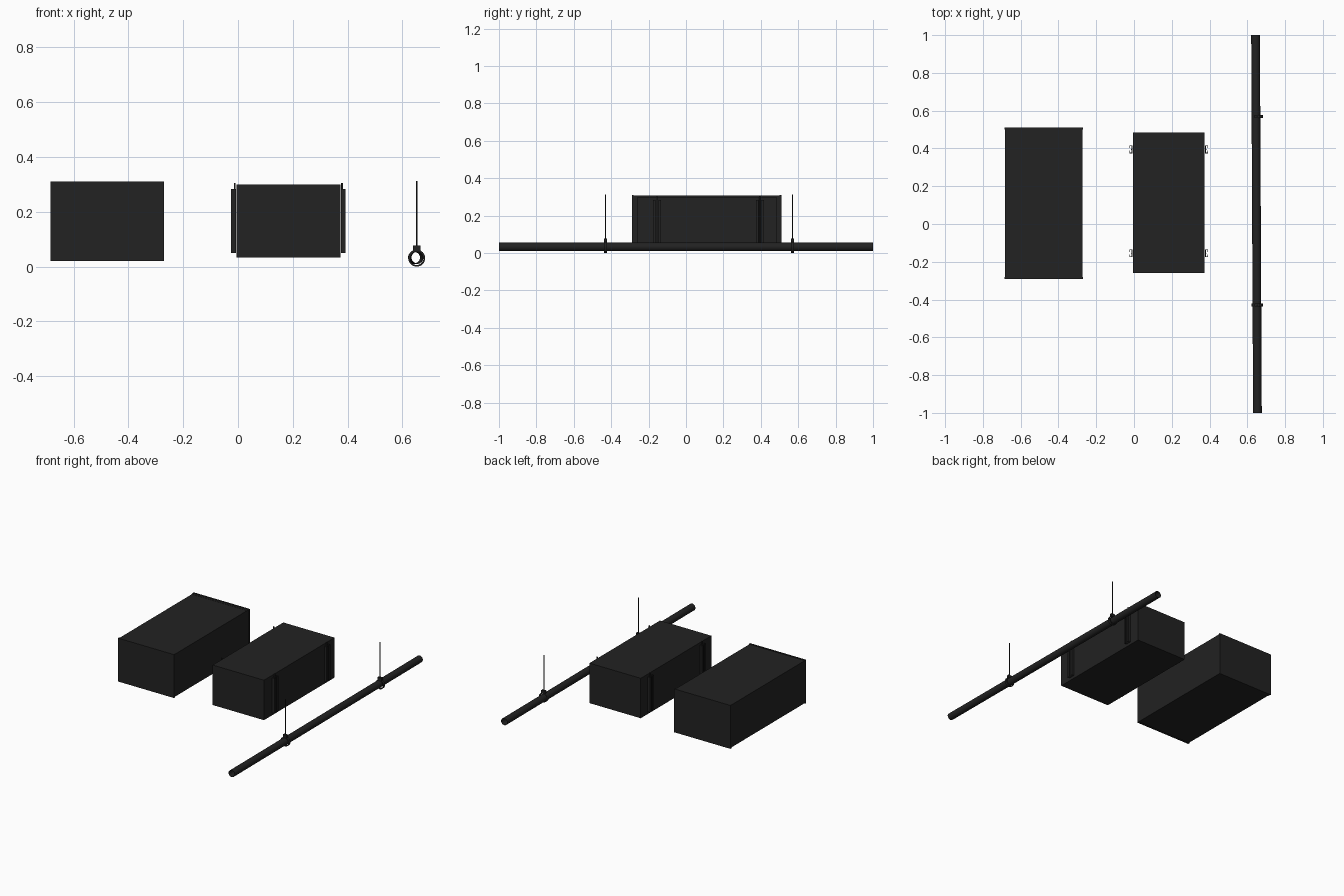
import bpy, bmesh, math
from mathutils import Vector

if "Cube" in bpy.data.objects:
    bpy.data.objects.remove(bpy.data.objects["Cube"])

dark = bpy.data.materials.new("dark_metal")
dark.diffuse_color = (0.016, 0.016, 0.016, 1)
dark.use_nodes = True
dark.node_tree.nodes["Principled BSDF"].inputs["Base Color"].default_value = dark.diffuse_color


def finish(name, bm, smooth=False):
    bmesh.ops.recalc_face_normals(bm, faces=bm.faces)
    me = bpy.data.meshes.new(name)
    bm.to_mesh(me)
    bm.free()
    ob = bpy.data.objects.new(name, me)
    bpy.context.collection.objects.link(ob)
    me.materials.append(dark)
    if smooth:
        bpy.ops.object.select_all(action='DESELECT')
        ob.select_set(True)
        bpy.context.view_layer.objects.active = ob
        bpy.ops.object.shade_smooth_by_angle()
    return ob


def box(name, lo, hi):
    bm = bmesh.new()
    bmesh.ops.create_cube(bm, size=1)
    for v in bm.verts:
        v.co = Vector([a + (c + 0.5) * (b - a) for a, b, c in zip(lo, hi, v.co)])
    return finish(name, bm)


def rod(name, x, y, z0, z1, r):
    bm = bmesh.new()
    bmesh.ops.create_cone(bm, cap_ends=True, segments=16, radius1=r, radius2=r, depth=z1 - z0)
    bmesh.ops.translate(bm, verts=bm.verts, vec=(x, y, (z0 + z1) / 2))
    return finish(name, bm, True)


def tube(name, start, end, outer, inner, n=32):
    # hollow tube with its axis roughly along y
    bm = bmesh.new()
    rings = []
    for c, r in ((start, outer), (end, outer), (end, inner), (start, inner)):
        rings.append([bm.verts.new((c[0] + r * math.cos(2 * math.pi * i / n), c[1],
                                    c[2] + r * math.sin(2 * math.pi * i / n))) for i in range(n)])
    for k in range(4):
        a, b = rings[k], rings[(k + 1) % 4]
        for i in range(n):
            j = (i + 1) % n
            bm.faces.new((a[i], a[j], b[j], b[i]))
    return finish(name, bm, True)


def channel(name, x, y, z0, z1, side):
    # slotted strut, back against the duct, slot facing outwards
    w, d, t, lip = 0.021, 0.017, 0.004, 0.014
    half = [(0, w), (d, w), (d, w - lip), (d - t, w - lip), (d - t, w - t), (t, w - t)]
    pts = half + [(a, -b) for a, b in reversed(half)]
    bm = bmesh.new()
    f = bm.faces.new([bm.verts.new((x + side * a, y + b, z0)) for a, b in pts])
    ext = bmesh.ops.extrude_face_region(bm, geom=[f])
    top = [g for g in ext['geom'] if isinstance(g, bmesh.types.BMVert)]
    bmesh.ops.translate(bm, verts=top, vec=(0, 0, z1 - z0))
    return finish(name, bm)


# large duct with end flanges
box("large_duct", (-0.682, -0.287, 0.023), (-0.273, 0.507, 0.307))
box("front_flange", (-0.685, -0.29, 0.02), (-0.27, -0.28, 0.31))
box("back_flange", (-0.685, 0.50, 0.02), (-0.27, 0.51, 0.31))
box("back_joint_band", (-0.683, 0.485, 0.022), (-0.272, 0.502, 0.308))

# small duct with strut supports and threaded rods
box("small_duct", (-0.005, -0.26, 0.033), (0.374, 0.485, 0.30))
for y in (-0.155, 0.395):
    for x, side in ((-0.008, -1), (0.376, 1)):
        channel("strut_channel", x, y, 0.05, 0.284, side)
        rod("strut_rod", x + side * 0.004, y, 0.05, 0.306, 0.0035)

# hanging pipe, slightly askew
tube("pipe", (0.6535, -1, 0.033), (0.6435, 1, 0.033), 0.023, 0.0205)

# pipe hangers: ring, nut block, rod
for y in (-0.43, 0.57):
    tube("hanger_ring", (0.652, y - 0.008, 0.031), (0.652, y + 0.008, 0.031), 0.031, 0.025)
    box("hanger_nut", (0.638, y - 0.008, 0.058), (0.666, y + 0.008, 0.077))
    rod("hanger_rod", 0.652, y, 0.07, 0.312, 0.003)
